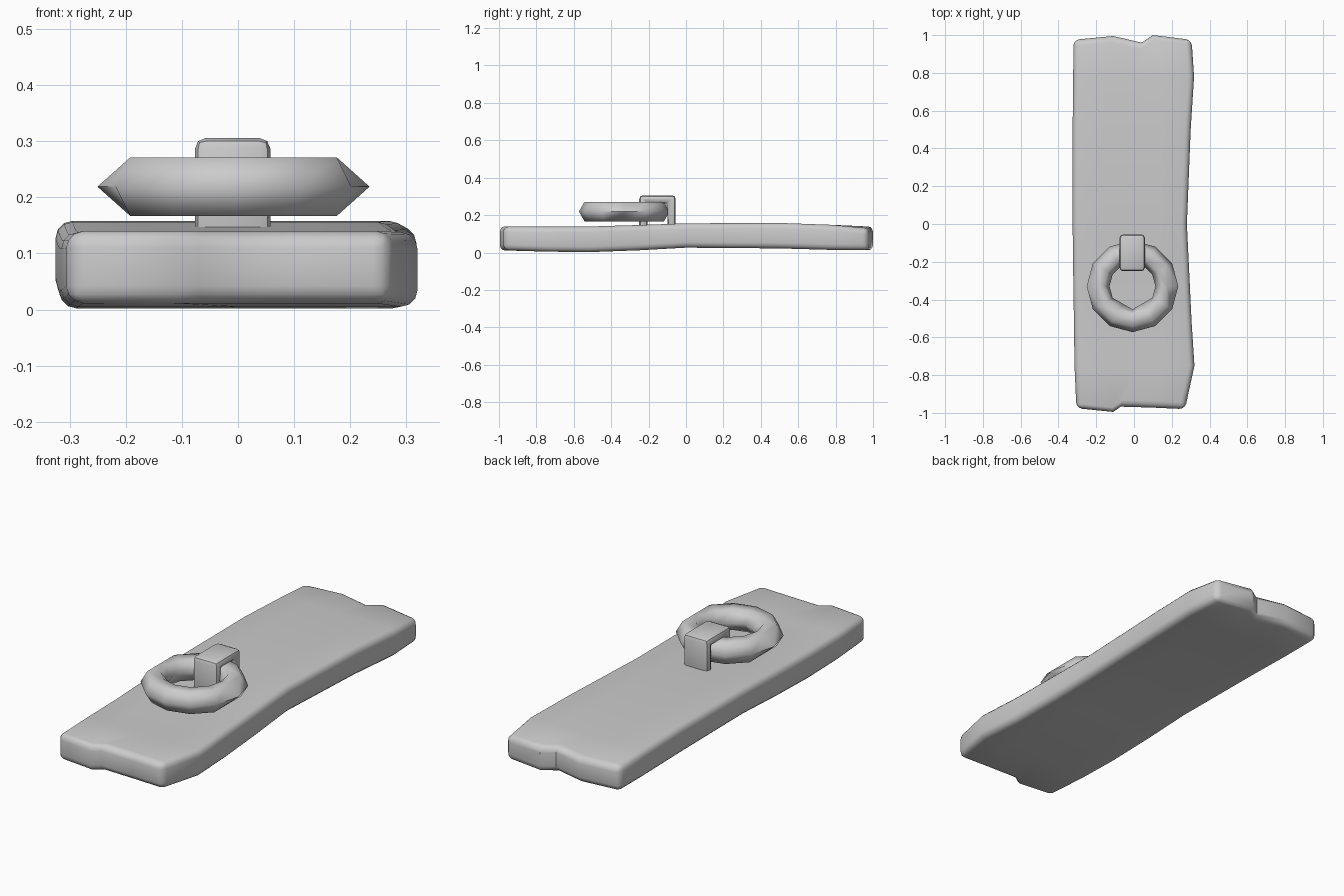
import bpy, bmesh, math
from mathutils import Vector

if "Cube" in bpy.data.objects:
    bpy.data.objects.remove(bpy.data.objects["Cube"])


def finish(name, bm, bevel=0.0, segments=2, smooth=40):
    bmesh.ops.recalc_face_normals(bm, faces=bm.faces)
    mesh = bpy.data.meshes.new(name)
    bm.to_mesh(mesh)
    bm.free()
    ob = bpy.data.objects.new(name, mesh)
    bpy.context.collection.objects.link(ob)
    bpy.ops.object.select_all(action='DESELECT')
    ob.select_set(True)
    bpy.context.view_layer.objects.active = ob
    if bevel:
        mod = ob.modifiers.new("rounded_edges", 'BEVEL')
        mod.width, mod.segments = bevel, segments
        mod.limit_method, mod.angle_limit = 'ANGLE', math.radians(50)
        bpy.ops.object.modifier_apply(modifier=mod.name)
    bpy.ops.object.shade_smooth_by_angle(angle=math.radians(smooth))
    return ob


# Warped plank: ragged ends joined by width stations (y, left, right, bottom, top)
front = [(-.305, -.975), (-.11, -.995), (-.07, -.967), (.10, -.972), (.27, -.98)]
back = [(-.32, .975), (-.11, .995), (.04, .96), (.10, 1.0), (.305, .975)]
stations = [(-.75, -.315, .32, .005, .138), (-.52, -.318, .305, .002, .139),
            (-.25, -.322, .292, .012, .147), (0, -.325, .28, .026, .156),
            (.5, -.325, .30, .022, .158), (.78, -.322, .318, .014, .148)]
rows = [[(x, y, .012, .14) for x, y in front]]
for y, l, r, zb, zt in stations:
    rows.append([(l + (r - l) * i / 4, y, zb, zt) for i in range(5)])
rows.append([(x, y, .012, .138 if i < 4 else .128) for i, (x, y) in enumerate(back)])

bm = bmesh.new()
low = [[bm.verts.new((x, y, zb)) for x, y, zb, zt in r] for r in rows]
top = [[bm.verts.new((x, y, zt)) for x, y, zb, zt in r] for r in rows]
for grid in (low, top):
    for a, b in zip(grid, grid[1:]):
        for i in range(4):
            bm.faces.new((a[i], a[i + 1], b[i + 1], b[i]))


def rim(g):
    return g[0] + [r[-1] for r in g[1:-1]] + g[-1][::-1] + [r[0] for r in g[-2:0:-1]]


lo, hi = rim(low), rim(top)
for i in range(len(lo)):
    j = (i + 1) % len(lo)
    bm.faces.new((lo[i], lo[j], hi[j], hi[i]))
finish("plank", bm, .03, 3)

# Ring: coarse twelve-sided hoop with six-sided section
bm = bmesh.new()
N, M, R, r = 12, 6, .182, .0605
pts = []
for i in range(N):
    a = 2 * math.pi * i / N
    loop = []
    for j in range(M):
        b = 2 * math.pi * j / M
        d = R + r * math.cos(b)
        loop.append(Vector((d * math.cos(a), d * math.sin(a), r * math.sin(b))))
    pts.append(loop)
# flatten some corners onto the chord of their neighbours
flat = [(i, j) for i in (0, 6) for j in (1, 5)] + [(8, 3), (10, 3)]
for i, j in flat:
    pts[i][j] = (pts[i - 1][j] + pts[(i + 1) % N][j]) / 2
centre = Vector((-.008, -.33, .219))
vs = [[bm.verts.new(p + centre) for p in loop] for loop in pts]
for i in range(N):
    for j in range(M):
        k, l = (i + 1) % N, (j + 1) % M
        bm.faces.new((vs[i][j], vs[k][j], vs[k][l], vs[i][l]))
finish("ring", bm, smooth=75)

# Staple: arch over the ring, legs sunk into the plank
bm = bmesh.new()
profile = [(-.25, .10), (-.25, .306), (-.055, .306), (-.055, .10),
           (-.10, .10), (-.10, .265), (-.205, .265), (-.205, .10)]
face = bm.faces.new([bm.verts.new((-.077, y, z)) for y, z in profile])
ext = bmesh.ops.extrude_face_region(bm, geom=[face])
bmesh.ops.translate(bm, vec=(.135, 0, 0),
                    verts=[v for v in ext['geom'] if isinstance(v, bmesh.types.BMVert)])
finish("staple", bm, .02, 2)
